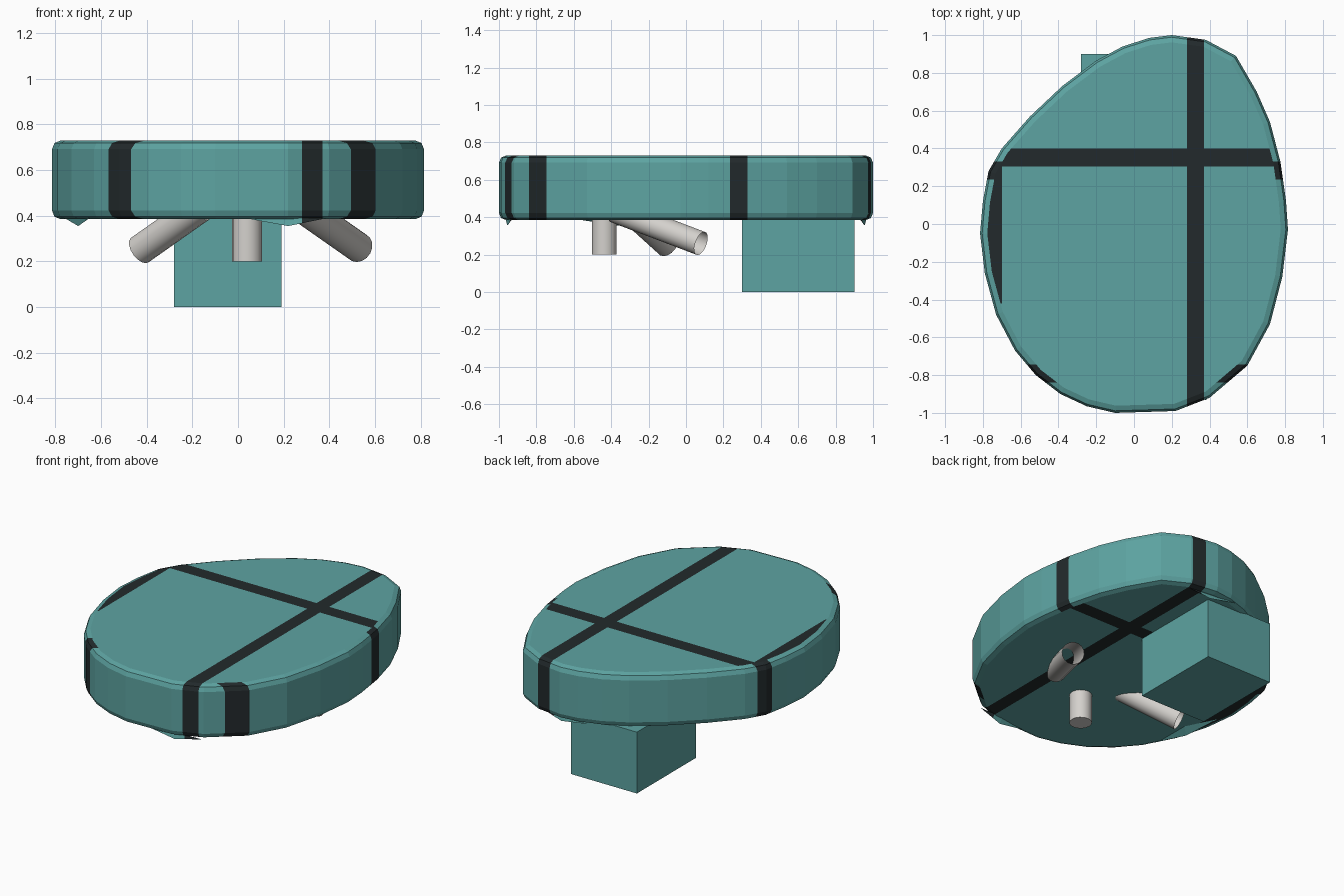
import bpy
import bmesh
from mathutils import Vector

default_cube = bpy.data.objects.get("Cube")
if default_cube:
    bpy.data.objects.remove(default_cube, do_unlink=True)


def make_material(name, colour):
    material = bpy.data.materials.new(name)
    material.use_nodes = True
    rgba = (*colour, 1.0)
    material.diffuse_color = rgba
    material.node_tree.nodes["Principled BSDF"].inputs["Base Color"].default_value = rgba
    return material


teal = make_material("teal", (0.11, 0.37, 0.36))
charcoal = make_material("charcoal", (0.016, 0.023, 0.025))
pale_grey = make_material("pale grey", (0.66, 0.64, 0.61))


def finish(bm, name, *materials):
    bmesh.ops.recalc_face_normals(bm, faces=bm.faces)
    mesh = bpy.data.meshes.new(name)
    bm.to_mesh(mesh)
    bm.free()
    for material in materials:
        mesh.materials.append(material)
    obj = bpy.data.objects.new(name, mesh)
    bpy.context.collection.objects.link(obj)
    return obj


def cut(bm, axis, positions):
    normal = Vector((0, 0, 0))
    normal[axis] = 1
    for position in positions:
        geometry = bm.verts[:] + bm.edges[:] + bm.faces[:]
        bmesh.ops.bisect_plane(bm, geom=geometry, dist=1e-5,
                               plane_co=normal * position, plane_no=normal)


LONG_BAND = (0.28, 0.37)
CROSS_BAND = (0.305, 0.4)
SIDE_BAND = (0.235, 0.33)
FRONT_BAND = (-0.84, -0.745)
CRESCENT_X, CRESCENT_Y = -0.7, -0.42
BOTTOM, TOP = 0.385, 0.73


def inside(value, band):
    return band[0] < value < band[1]


def is_band(face):
    x, y, z = face.calc_center_median()
    if inside(x, LONG_BAND):
        return True
    if abs(face.normal.z) > 0.99:
        crescent = x < CRESCENT_X and inside(y, (CRESCENT_Y, SIDE_BAND[1]))
        return inside(y, CROSS_BAND) or crescent
    return inside(y, SIDE_BAND) or inside(y, FRONT_BAND)


# Egg-shaped slab with rounded rims and painted bands
outline = [
    (0.2, 1), (0.08, 0.985), (-0.06, 0.94), (-0.2, 0.865), (-0.38, 0.73),
    (-0.55, 0.57), (-0.7, 0.4), (-0.77, 0.28), (-0.8, 0.12), (-0.815, -0.05),
    (-0.79, -0.26), (-0.73, -0.48), (-0.63, -0.67), (-0.52, -0.8),
    (-0.39, -0.9), (-0.25, -0.965), (-0.1, -1), (0.22, -0.99), (0.4, -0.92),
    (0.6, -0.75), (0.72, -0.53), (0.785, -0.28), (0.815, -0.03),
    (0.805, 0.12), (0.775, 0.33), (0.72, 0.54), (0.65, 0.7), (0.54, 0.89),
    (0.38, 0.975),
]
bm = bmesh.new()
base = bm.faces.new([bm.verts.new((x, y, BOTTOM)) for x, y in outline])
extruded = bmesh.ops.extrude_face_region(bm, geom=[base], use_keep_orig=True)["geom"]
for vert in extruded:
    if isinstance(vert, bmesh.types.BMVert):
        vert.co.z = TOP
bmesh.ops.recalc_face_normals(bm, faces=bm.faces)
rims = [e for e in bm.edges if abs(e.verts[0].co.z - e.verts[1].co.z) < 0.01]
bmesh.ops.bevel(bm, geom=rims, offset=0.038, segments=2, profile=0.5,
                affect='EDGES')
cut(bm, 0, (*LONG_BAND, CRESCENT_X))
cut(bm, 1, (*CROSS_BAND, *SIDE_BAND, *FRONT_BAND, CRESCENT_Y))
bm.normal_update()
for face in bm.faces:
    face.material_index = int(is_band(face))
finish(bm, "slab", teal, charcoal)


# Small drooping folds under the rim
def fold(name, start, end, inner, tip):
    bm = bmesh.new()
    for x, y in (start, end, inner):
        bm.verts.new((x, y, BOTTOM + 0.005))
    bm.verts.new((*tip, 0.355))
    bmesh.ops.convex_hull(bm, input=bm.verts)
    cut(bm, 0, LONG_BAND)
    for face in bm.faces:
        face.material_index = int(inside(face.calc_center_median().x, LONG_BAND))
    finish(bm, name, teal, charcoal)


for name, side in (("front_fold", -1), ("back_fold", 1)):
    fold(name, (0.03, side * 0.965), (0.39, side * 0.93),
         (0.22, side * 0.935), (0.22, side * 0.955))
fold("right_fold", (-0.65, -0.59), (-0.76, -0.1), (-0.65, -0.32), (-0.7, -0.36))

# Box hanging below the back
bm = bmesh.new()
bmesh.ops.create_cube(bm, size=1)
for vert in bm.verts:
    vert.co = (vert.co.x * 0.47 - 0.045, vert.co.y * 0.6 + 0.6, vert.co.z * 0.395 + 0.1975)
finish(bm, "hanging_box", teal)


# Pegs below the slab: one upright, two splayed and open at the end
def peg(name, start, end, capped):
    start, end = Vector(start), Vector(end)
    axis = end - start
    bm = bmesh.new()
    bmesh.ops.create_cone(bm, cap_ends=capped, segments=16, radius1=0.066,
                          radius2=0.066, depth=axis.length)
    turn = axis.to_track_quat('Z', 'Y')
    for vert in bm.verts:
        vert.co = turn @ vert.co + (start + end) / 2
    obj = finish(bm, name, pale_grey)
    for polygon in obj.data.polygons:
        polygon.use_smooth = len(polygon.vertices) == 4


peg("front_peg", (0.04, -0.437, 0.42), (0.04, -0.437, 0.2), True)
peg("left_peg", (0.28, -0.38, 0.435), (0.53, 0.08, 0.26), False)
peg("right_peg", (-0.16, -0.31, 0.44), (-0.43, -0.1, 0.25), False)
